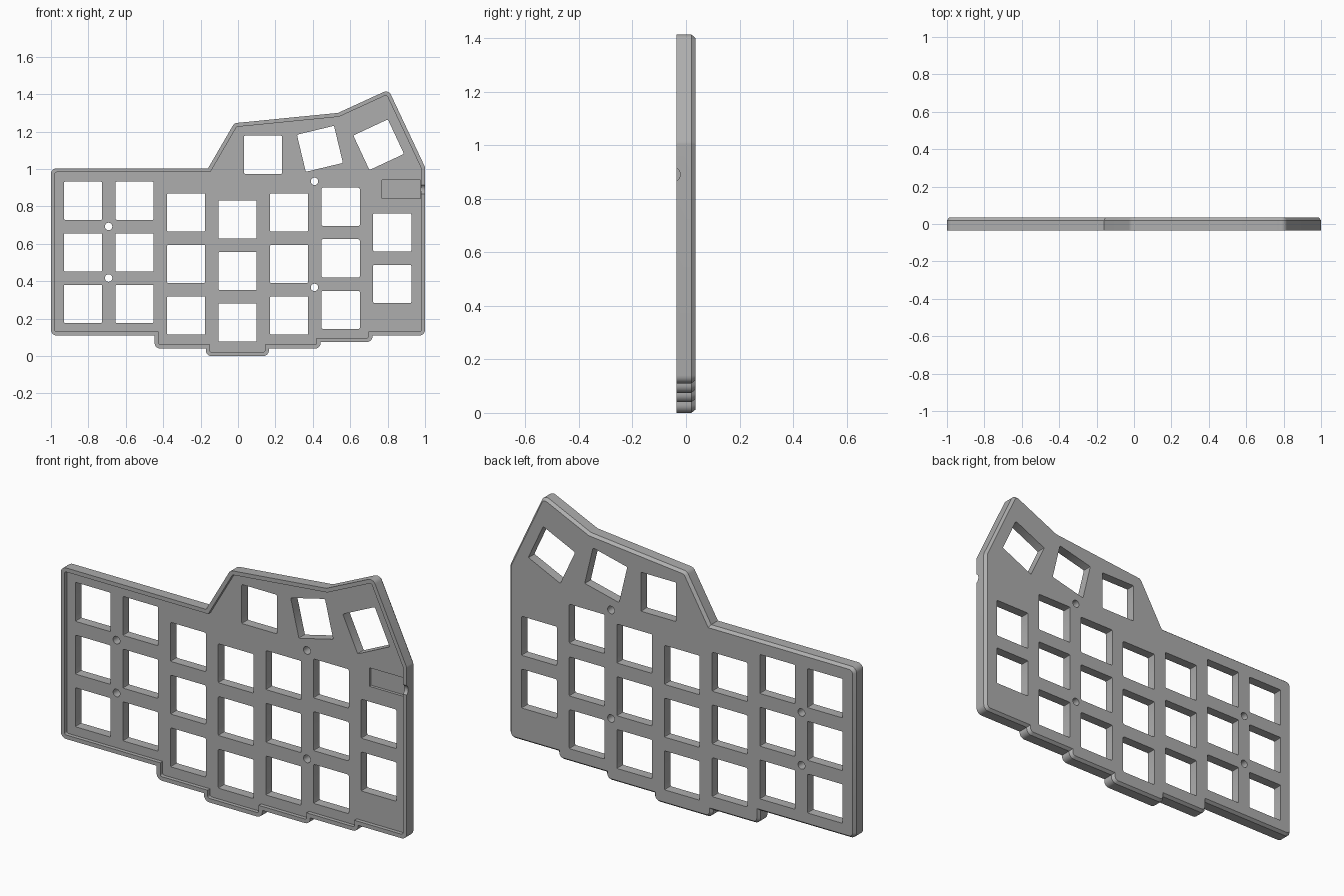
import bpy, bmesh, math
from mathutils import Vector, Matrix

cube = bpy.data.objects.get("Cube")
if cube:
    bpy.data.objects.remove(cube, do_unlink=True)

FRONT, FLOOR, BACK = -0.035, -0.015, 0.035   # depth levels along y
RIM, CHAMFER, PITCH, KEY = 0.021, 0.012, 0.2755, 0.204

grey = bpy.data.materials.new("plain grey")
grey.use_nodes = True
grey.diffuse_color = (0.42, 0.42, 0.42, 1)
grey.node_tree.nodes["Principled BSDF"].inputs["Base Color"].default_value = (0.42, 0.42, 0.42, 1)

# Case outline, counter-clockwise as (x, z)
OUTLINE = [(-1, .11), (-.446, .11), (-.446, .04), (-.172, .04), (-.172, 0), (.165, 0),
           (.165, .04), (.442, .04), (.442, .075), (.719, .075), (.719, .11), (1, .11),
           (1, 1.01), (.805, 1.424), (.535, 1.3), (-.02, 1.245), (-.16, 1.004), (-1, 1.004)]


def inset(points, d):
    """Move every side of a polygon inwards by d."""
    out = []
    for i, p in enumerate(points):
        p = Vector(p)
        a = (p - Vector(points[i - 1])).normalized()
        b = (Vector(points[(i + 1) % len(points)]) - p).normalized()
        na, nb = Vector((-a.y, a.x)), Vector((-b.y, b.x))
        out.append(p + (na + nb) * d / (1 + na.dot(nb)))
    return out


def rounded(points, r, steps=6):
    """Round the convex corners of a counter-clockwise polygon."""
    out = []
    for i, p in enumerate(points):
        p = Vector(p)
        a = (p - Vector(points[i - 1])).normalized()
        b = (Vector(points[(i + 1) % len(points)]) - p).normalized()
        turn = math.atan2(a.x * b.y - a.y * b.x, a.dot(b))
        if turn < 0.05:
            out.append(p)
            continue
        start = p - a * r * math.tan(turn / 2)
        centre = start + Vector((-a.y, a.x)) * r
        for k in range(steps + 1):
            out.append(centre + Matrix.Rotation(turn * k / steps, 2) @ (start - centre))
    return out


def add_loft(bm, rings):
    """Skin rings of (points, y) and cap both ends."""
    loops = [[bm.verts.new((p[0], y, p[1])) for p in pts] for pts, y in rings]
    n = len(loops[0])
    for low, high in zip(loops, loops[1:]):
        for i in range(n):
            j = (i + 1) % n
            bm.faces.new((low[i], low[j], high[j], high[i]))
    bm.faces.new(loops[0][::-1])
    bm.faces.new(loops[-1])


def finish(bm, name):
    bmesh.ops.recalc_face_normals(bm, faces=bm.faces)
    mesh = bpy.data.meshes.new(name)
    bm.to_mesh(mesh)
    bm.free()
    mesh.materials.append(grey)
    ob = bpy.data.objects.new(name, mesh)
    bpy.context.collection.objects.link(ob)
    return ob


def box(x0, x1, z0, z1):
    return [(x0, z0), (x1, z0), (x1, z1), (x0, z1)]


# Case plate: raised front rim, recessed floor, chamfered back edge
outer = rounded(OUTLINE, 0.03)
rim = rounded(inset(OUTLINE, RIM), 0.01)
back = rounded(inset(OUTLINE, CHAMFER), 0.02)
bm = bmesh.new()
add_loft(bm, [(rim, FLOOR), (rim, FRONT), (outer, FRONT), (outer, BACK - 0.015), (back, BACK)])
plate = finish(bm, "case_plate")

# Key openings: staggered columns as (top key height, number of keys)
columns = [(.83, 3), (.83, 3), (.768, 3), (.73, 3), (.768, 3), (.798, 3), (.661, 2)]
keys = [((c - 3) * PITCH - .002, top - row * PITCH, 0)
        for c, (top, count) in enumerate(columns) for row in range(count)]
keys += [(.134, 1.076, 0), (.438, 1.108, 13.5), (.752, 1.13, 25)]
screws = [(-.692, .693), (-.692, .417), (.409, .934), (.409, .367)]

bm = bmesh.new()
h = KEY / 2
for x, z, angle in keys:
    turn = Matrix.Rotation(math.radians(angle), 2)
    shape = [turn @ Vector(p) + Vector((x, z)) for p in rounded(box(-h, h, -h, h), .006, 2)]
    add_loft(bm, [(shape, -0.1), (shape, 0.1)])
# Screw holes
for x, z in screws:
    ring = [(x + .02 * math.cos(k * math.tau / 24), z + .02 * math.sin(k * math.tau / 24))
            for k in range(24)]
    add_loft(bm, [(ring, -0.1), (ring, 0.1)])
holes = finish(bm, "opening_cutter")

# Connector pocket in the floor and cable notch through the rim
bm = bmesh.new()
pocket_shape = box(.77, .977, .843, .94)
add_loft(bm, [(pocket_shape, -0.1), (pocket_shape, 0)])
pocket = finish(bm, "pocket_cutter")
bm = bmesh.new()
bmesh.ops.create_cone(bm, cap_ends=True, segments=32, radius1=.03, radius2=.03, depth=.1,
                      matrix=Matrix.Translation((1.02, -.052, .891)) @ Matrix.Rotation(math.pi / 2, 4, 'Y'))
notch = finish(bm, "notch_cutter")

# Cut the plate, then drop the cutters
cutters = [holes, pocket, notch]
for cutter in cutters:
    cutter.hide_render = True
    mod = plate.modifiers.new(cutter.name, 'BOOLEAN')
    mod.operation = 'DIFFERENCE'
    mod.solver = 'EXACT'
    mod.object = cutter
bpy.context.view_layer.update()
result = plate.evaluated_get(bpy.context.evaluated_depsgraph_get())
cut_mesh = bpy.data.meshes.new_from_object(result)
plate.modifiers.clear()
plate.data = cut_mesh
for cutter in cutters:
    bpy.data.objects.remove(cutter, do_unlink=True)

bpy.ops.object.select_all(action='DESELECT')
plate.select_set(True)
bpy.context.view_layer.objects.active = plate
bpy.ops.object.shade_smooth_by_angle(angle=math.radians(30))
